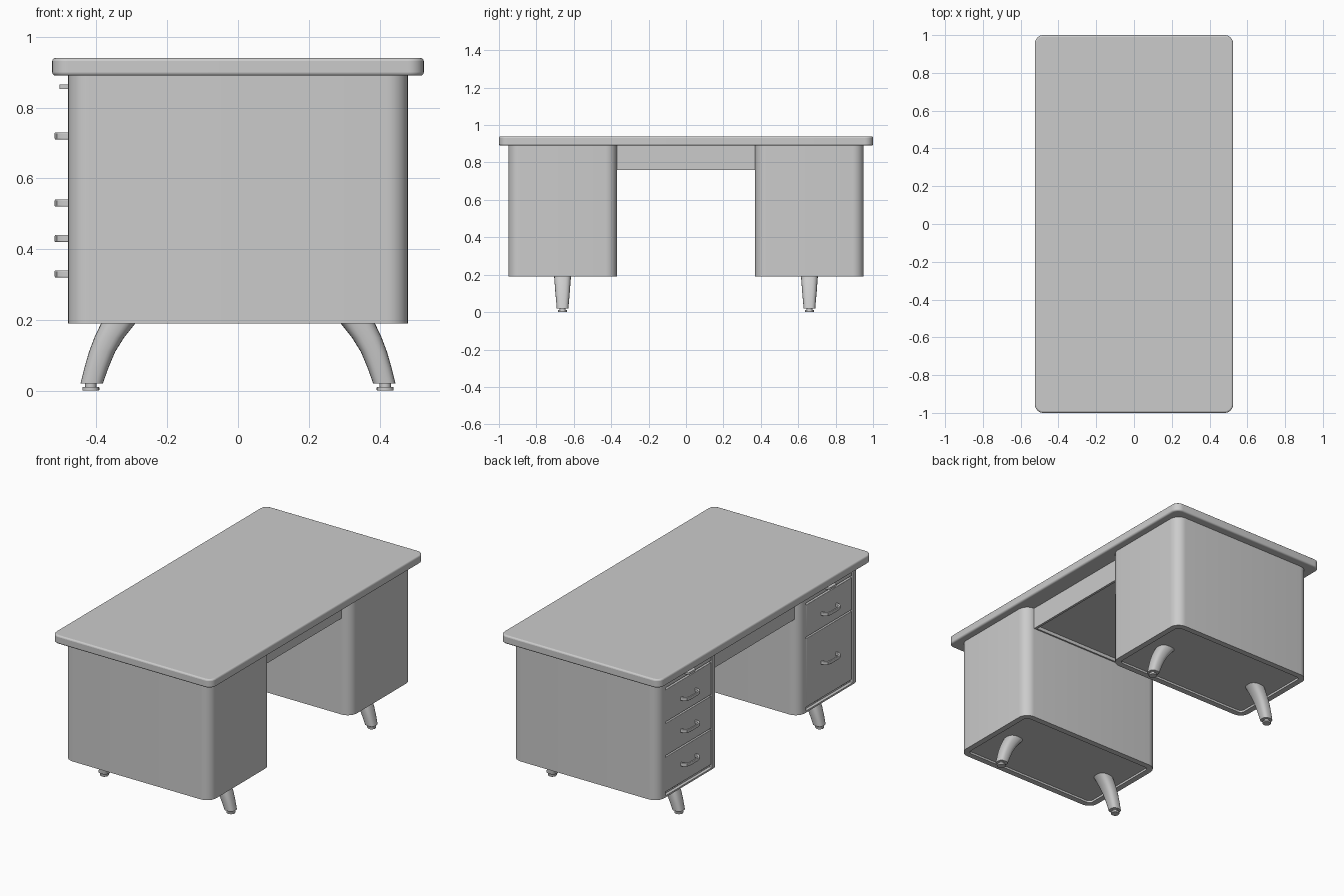
import bpy, bmesh, math
from mathutils import Vector

if "Cube" in bpy.data.objects:
    bpy.data.objects.remove(bpy.data.objects["Cube"])


def finish(name, bm, bevel=0.0):
    bmesh.ops.recalc_face_normals(bm, faces=bm.faces[:])
    me = bpy.data.meshes.new(name)
    bm.to_mesh(me)
    bm.free()
    ob = bpy.data.objects.new(name, me)
    bpy.context.collection.objects.link(ob)
    if bevel:
        m = ob.modifiers.new("bevel", 'BEVEL')
        m.width, m.segments, m.limit_method = bevel, 3, 'ANGLE'
        m.angle_limit = math.radians(50)
    bpy.ops.object.select_all(action='DESELECT')
    ob.select_set(True)
    bpy.context.view_layer.objects.active = ob
    bpy.ops.object.shade_smooth_by_angle(angle=math.radians(35))
    return ob


def rounded(x0, x1, y0, y1, r, n=8):
    """Outline of a rectangle with rounded corners."""
    pts = []
    for k, (cx, cy) in enumerate([(x1 - r, y1 - r), (x0 + r, y1 - r), (x0 + r, y0 + r), (x1 - r, y0 + r)]):
        for i in range(n + 1):
            a = math.pi / 2 * (k + i / n)
            pts.append((cx + r * math.cos(a), cy + r * math.sin(a)))
    return pts


def rect(x0, x1, y0, y1):
    return [(x0, y0), (x1, y0), (x1, y1), (x0, y1)]


def circle(cx, cy, r, n=20):
    return [(cx + r * math.cos(2 * math.pi * i / n), cy + r * math.sin(2 * math.pi * i / n)) for i in range(n)]


def loft(rings):
    bm = bmesh.new()
    vs = [[bm.verts.new(p) for p in ring] for ring in rings]
    n = len(vs[0])
    for a, b in zip(vs, vs[1:]):
        for i in range(n):
            bm.faces.new((a[i], a[(i + 1) % n], b[(i + 1) % n], b[i]))
    bm.faces.new(vs[0][::-1])
    bm.faces.new(vs[-1])
    bmesh.ops.recalc_face_normals(bm, faces=bm.faces[:])
    return bm


def prism(outline, z0, z1):
    return loft([[(x, y, z) for x, y in outline] for z in (z0, z1)])


def recess(bm, direction, border, depth):
    """Sink the largest face that looks along direction."""
    d = Vector(direction)
    bm.normal_update()
    f = max((f for f in bm.faces if f.normal.dot(d) > 0.99), key=lambda f: f.calc_area())
    bmesh.ops.inset_region(bm, faces=[f], thickness=border)
    r = bmesh.ops.inset_region(bm, faces=[f], thickness=0.0005)
    bmesh.ops.translate(bm, verts=f.verts[:], vec=-d * depth)


# Desk top
finish("desk_top", prism(rounded(-0.525, 0.525, -1, 1, 0.045), 0.89, 0.94), 0.009)

# Centre drawer between the pedestals, hollow underneath
bm = prism(rect(-0.45, 0.42, -0.375, 0.375), 0.76, 0.892)
recess(bm, (0, 0, -1), 0.02, 0.02)
finish("centre_drawer", bm)


def handle(name, y, z):
    # Bow-shaped pull with two posts
    half_out = [(-0.472, 0.075), (-0.498, 0.072), (-0.512, 0.06), (-0.518, 0.035)]
    half_in = [(-0.508, 0.033), (-0.502, 0.052), (-0.492, 0.06), (-0.472, 0.062)]
    side = half_out + [(x, -d) for x, d in half_out[::-1]]
    inner = [(x, -d) for x, d in half_in[::-1]] + half_in
    finish(name, prism([(x, y + d) for x, d in side + inner], z - 0.01, z + 0.01), 0.003)


def front_panel(name, y, z0, z1):
    finish(name, prism(rect(-0.477, -0.455, y - 0.215, y + 0.215), z0, z1), 0.003)


# Pedestals: (name, side, drawer edges, handle heights)
pedestals = [
    ("left", 1, [0.215, 0.43, 0.63, 0.83], [0.33, 0.53, 0.72]),
    ("right", -1, [0.215, 0.63, 0.83], [0.43, 0.72]),
]
for name, s, edges, pulls in pedestals:
    yc = 0.66 * s
    bm = prism(rounded(-0.48, 0.48, yc - 0.29, yc + 0.29, 0.06), 0.19, 0.892)
    recess(bm, (0, 0, -1), 0.035, 0.012)
    recess(bm, (-1, 0, 0), 0.014, 0.018)
    finish(name + "_pedestal", bm)
    for i, (a, b) in enumerate(zip(edges, edges[1:])):
        front_panel(f"{name}_drawer_{i + 1}", yc, a + 0.004, b - 0.004)
        handle(f"{name}_handle_{i + 1}", yc, pulls[i])
    # Pull-out writing board with a small tab
    front_panel(name + "_pullout_board", yc, 0.836, 0.873)
    finish(name + "_pullout_tab", prism(rounded(-0.505, -0.465, yc - 0.035, yc + 0.035, 0.008, 4), 0.853, 0.865))

    # Splayed curved legs with levelling feet
    sections = [  # z, inner x, outer x, half width in y
        (0.205, 0.275, 0.378, 0.046), (0.19, 0.29, 0.387, 0.045), (0.15, 0.322, 0.406, 0.042),
        (0.11, 0.347, 0.421, 0.039), (0.065, 0.366, 0.434, 0.035), (0.02, 0.382, 0.445, 0.031)]
    for e, end in ((-1, "front"), (1, "rear")):
        rings = []
        for z, a, b, w in sections:
            ring = []
            for i in range(24):
                t = 2 * math.pi * i / 24
                c, q = math.cos(t), math.sin(t)
                ring.append((e * ((a + b) / 2 + (b - a) / 2 * math.copysign(abs(c) ** 0.75, c)),
                             yc + w * math.copysign(abs(q) ** 0.75, q), z))
            rings.append(ring)
        finish(f"{name}_{end}_leg", loft(rings))
        finish(f"{name}_{end}_foot_stem", prism(circle(e * 0.416, yc, 0.016), 0.008, 0.024))
        finish(f"{name}_{end}_foot", prism(circle(e * 0.416, yc, 0.024), 0, 0.011), 0.002)
